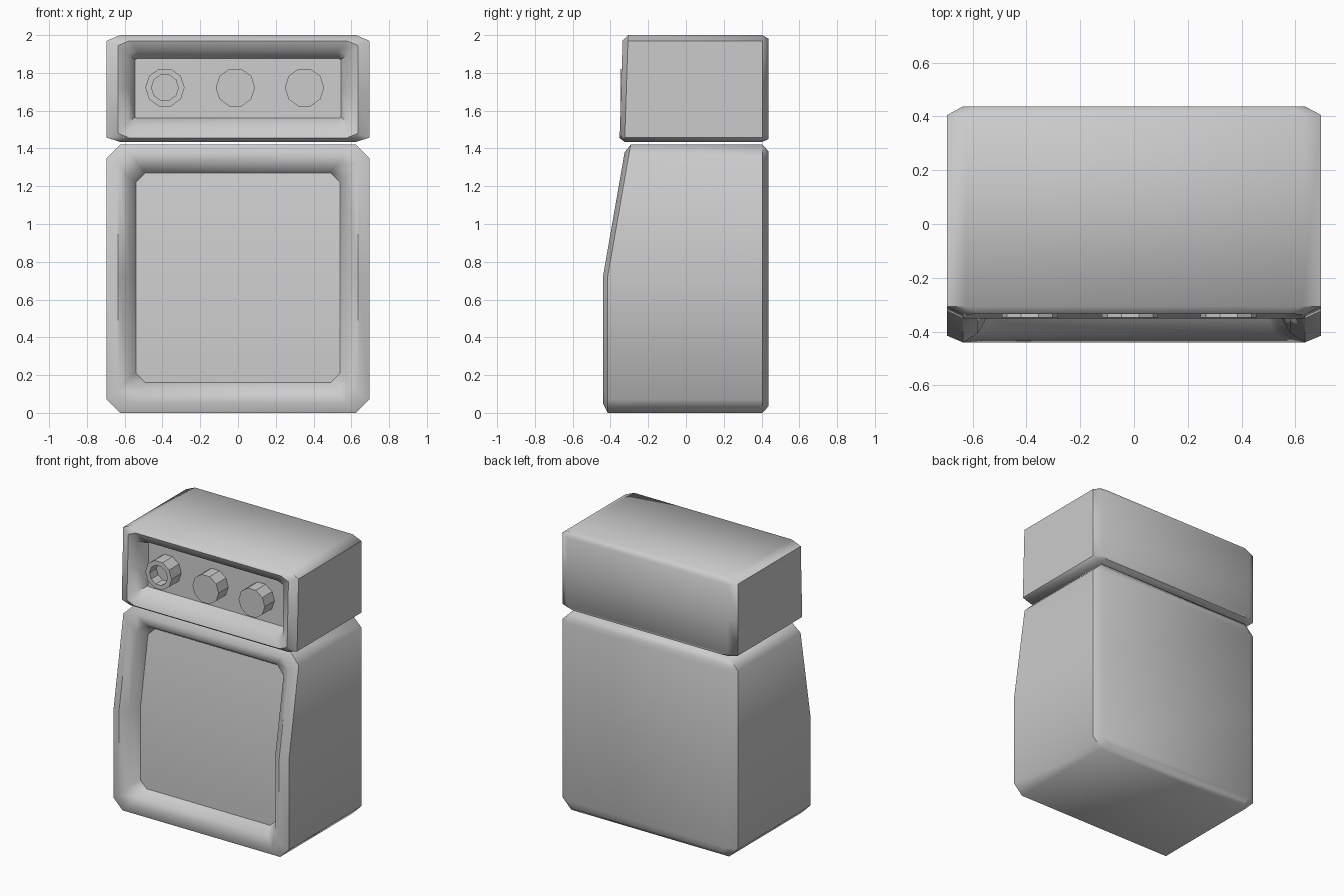
import bpy, bmesh, math

if "Cube" in bpy.data.objects:
    bpy.data.objects.remove(bpy.data.objects["Cube"])


def finish(name, bm, angle):
    bmesh.ops.recalc_face_normals(bm, faces=bm.faces)
    me = bpy.data.meshes.new(name)
    bm.to_mesh(me)
    bm.free()
    ob = bpy.data.objects.new(name, me)
    bpy.context.collection.objects.link(ob)
    bpy.ops.object.select_all(action='DESELECT')
    ob.select_set(True)
    bpy.context.view_layer.objects.active = ob
    bpy.ops.object.shade_smooth_by_angle(angle=math.radians(angle))
    return ob


def bridge(bm, a, b):
    n = len(a)
    for i in range(n):
        j = (i + 1) % n
        bm.faces.new((a[i], a[j], b[j], b[i]))


def case(name, rings, zmid):
    """Loft chamfered rectangles from back to recessed front panel."""
    bm = bmesh.new()
    loops = []
    for hx, z0, z1, cx, c0, c1, depth in rings:
        right = [(hx - cx, z0), (hx, z0 + c0), (hx, zmid), (hx, z1 - c1), (hx - cx, z1)]
        pts = right + [(-x, z) for x, z in reversed(right)]
        loops.append([bm.verts.new((x, depth(z), z)) for x, z in pts])
    for a, b in zip(loops, loops[1:]):
        bridge(bm, a, b)
    for lp in (loops[0], loops[-1]):
        for i in range(4):
            bm.faces.new((lp[i], lp[i + 1], lp[8 - i], lp[9 - i]))
    return finish(name, bm, 50)


def flat(y):
    return lambda z: y


def cab_front(off):
    return lambda z: -0.44 + off + max(0, z - 0.72) * 0.115 / 0.66


def head_front(off):
    return lambda z: -0.352 + off + (z - 1.45) * 0.017 / 0.52


# Speaker cabinet with raked upper front and recessed grille
case("speaker_cabinet", [
    (0.635, 0.035, 1.385, 0.04, 0.04, 0.04, flat(0.437)),
    (0.695, 0.0, 1.42, 0.07, 0.07, 0.07, flat(0.405)),
    (0.695, 0.0, 1.42, 0.07, 0.07, 0.07, cab_front(0.025)),
    (0.635, 0.05, 1.38, 0.06, 0.06, 0.06, cab_front(0)),
    (0.58, 0.12, 1.31, 0.06, 0.06, 0.06, cab_front(0.035)),
    (0.54, 0.16, 1.27, 0.05, 0.05, 0.05, cab_front(0.105)),
], 0.72)

# Amplifier head with recessed control panel
case("amplifier_head", [
    (0.635, 1.45, 1.98, 0.04, 0.015, 0.02, flat(0.437)),
    (0.695, 1.435, 2.0, 0.07, 0.022, 0.03, flat(0.405)),
    (0.695, 1.435, 2.0, 0.07, 0.022, 0.03, head_front(0.028)),
    (0.635, 1.455, 1.97, 0.06, 0.025, 0.025, head_front(0)),
    (0.58, 1.52, 1.915, 0.05, 0.02, 0.02, head_front(0.027)),
    (0.545, 1.56, 1.875, 0.01, 0.005, 0.005, head_front(0.105)),
], 1.72)


def knob(name, x, profile):
    bm = bmesh.new()
    loops = []
    for r, y in profile:
        angs = [2 * math.pi * i / 10 for i in range(10)]
        loops.append([bm.verts.new((x + r * math.cos(a), y, 1.722 + r * math.sin(a))) for a in angs])
    for a, b in zip(loops, loops[1:]):
        bridge(bm, a, b)
    bm.faces.new(loops[0])
    bm.faces.new(loops[-1])
    return finish(name, bm, 30)


# Input socket and two control knobs
knob("input_socket", -0.387, [(0.104, -0.23), (0.104, -0.348), (0.071, -0.348), (0.071, -0.27)])
for i, x in enumerate((-0.014, 0.352)):
    knob(f"control_knob_{i + 1}", x, [(0.104, -0.23), (0.104, -0.348)])
